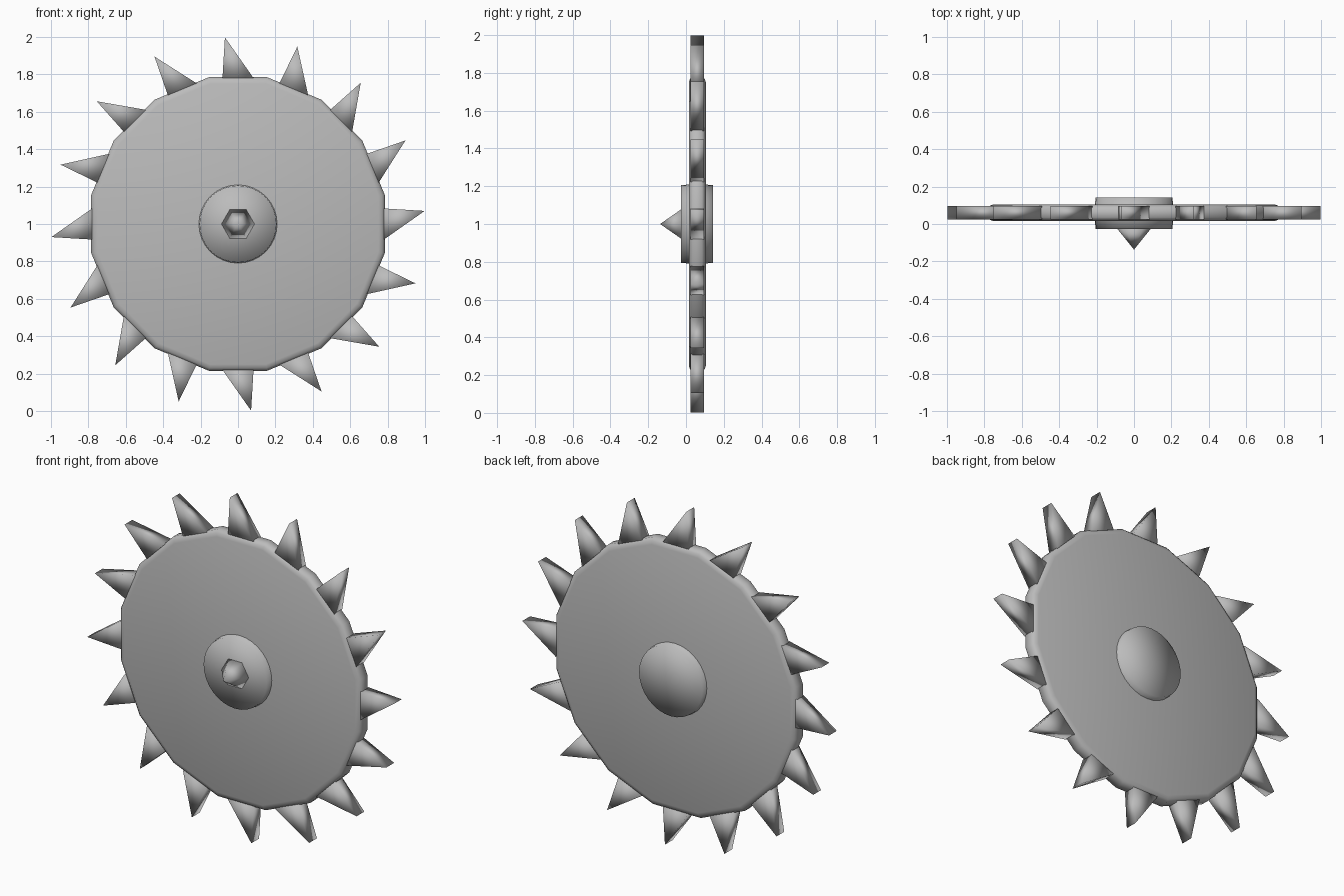
import bpy
import math
from math import sin, cos, pi

cube = bpy.data.objects.get("Cube")
if cube:
    bpy.data.objects.remove(cube, do_unlink=True)

steel = bpy.data.materials.new("grey_steel")
steel.use_nodes = True
GREY = (0.5, 0.5, 0.5, 1)
steel.diffuse_color = GREY
steel.node_tree.nodes["Principled BSDF"].inputs["Base Color"].default_value = GREY

TEETH = 16
CENTRE_Z = 1.0


def add_mesh(name, verts, faces):
    mesh = bpy.data.meshes.new(name)
    mesh.from_pydata(verts, [], faces)
    mesh.materials.append(steel)
    mesh.shade_smooth()
    obj = bpy.data.objects.new(name, mesh)
    bpy.context.collection.objects.link(obj)
    return obj


def lathe(name, profile, sides, turn=0.0):
    """Spin (radius, y) points round the axle; both ends close on the axis."""
    verts = [(0, profile[0][1], CENTRE_Z)]
    for r, y in profile:
        for i in range(sides):
            a = 2 * pi * i / sides + turn
            verts.append((r * cos(a), y, CENTRE_Z + r * sin(a)))
    verts.append((0, profile[-1][1], CENTRE_Z))
    last, faces = len(verts) - 1, []
    for i in range(sides):
        j = (i + 1) % sides
        faces.append((0, 1 + i, 1 + j))
        for k in range(len(profile) - 1):
            a = 1 + k * sides
            faces.append((a + i, a + sides + i, a + sides + j, a + j))
        a = last - sides
        faces.append((last, a + j, a + i))
    return add_mesh(name, verts, faces)


# Blade disc with softened rim, one flat per tooth
lathe("blade_disc", [(0.765, 0.015), (0.785, 0.022), (0.8, 0.035),
                     (0.8, 0.085), (0.785, 0.098), (0.765, 0.105)],
      TEETH, pi / TEETH)

# Hub, standing proud on both sides
lathe("hub", [(0.205, -0.027), (0.214, 0.06), (0.205, 0.143)], 32)

# Six-sided spike on the front of the hub
spike_base = [(0.09 * cos(i * pi / 3), -0.025, CENTRE_Z + 0.09 * sin(i * pi / 3))
              for i in range(6)]
add_mesh("hub_spike", spike_base + [(0, -0.137, CENTRE_Z)],
         [(i, (i + 1) % 6, 6) for i in range(6)] + [(5, 4, 3, 2, 1, 0)])

# Raked wedge teeth: (tangent, radius) triangle extruded through the thickness
TOOTH = [(-0.083, 0.78), (0.083, 0.78), (-0.07, 0.998)]
for n in range(TEETH):
    a = 2 * pi * n / TEETH
    verts = [(t * cos(a) + r * sin(a), y, CENTRE_Z - t * sin(a) + r * cos(a))
             for y in (0.024, 0.096) for t, r in TOOTH]
    add_mesh(f"tooth_{n + 1}", verts,
             [(0, 1, 2), (5, 4, 3), (0, 3, 4, 1), (1, 4, 5, 2), (2, 5, 3, 0)])
